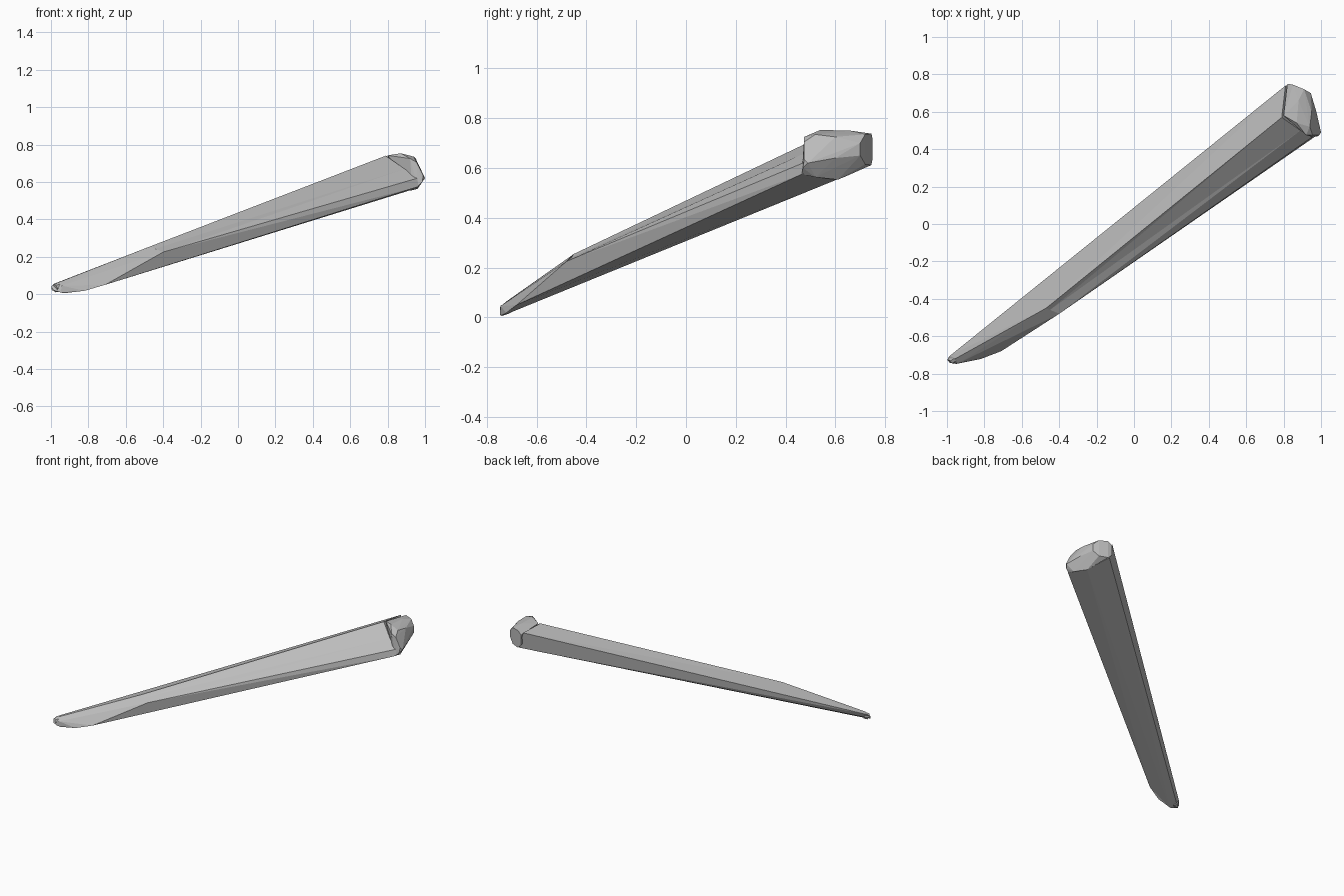
import bpy, bmesh
from mathutils import Vector

if "Cube" in bpy.data.objects:
    bpy.data.objects.remove(bpy.data.objects["Cube"])

grey = bpy.data.materials.new("neutral grey")
grey.diffuse_color = (0.5, 0.5, 0.5, 1)
grey.use_nodes = True
grey.node_tree.nodes["Principled BSDF"].inputs["Base Color"].default_value = grey.diffuse_color


def finish(name, bm):
    bmesh.ops.recalc_face_normals(bm, faces=bm.faces)
    mesh = bpy.data.meshes.new(name)
    bm.to_mesh(mesh)
    bm.free()
    mesh.materials.append(grey)
    ob = bpy.data.objects.new(name, mesh)
    bpy.context.collection.objects.link(ob)
    return ob


def hull(name, points):
    bm = bmesh.new()
    for p in points:
        bm.verts.new(p)
    res = bmesh.ops.convex_hull(bm, input=bm.verts)
    loose = {g for g in res["geom_interior"] + res["geom_unused"]
             if isinstance(g, bmesh.types.BMVert)}
    bmesh.ops.delete(bm, geom=list(loose), context="VERTS")
    bmesh.ops.dissolve_limit(bm, angle_limit=0.03, verts=bm.verts, edges=bm.edges)
    return finish(name, bm)


# Stepped beam: each rail runs from the head to its own low end
rails = [
    ((.81, .74, .73), (-.985, -.705, .055)),   # back top
    ((.79, .57, .74), (-.47, -.45, .255)),     # upper ridge
    ((.89, .50, .67), (-.45, -.46, .24)),      # inside corner of step
    ((.96, .47, .62), (-.40, -.48, .225)),     # step lip
    ((.965, .465, .575), (-.71, -.68, .05)),   # lower front
    ((.92, .61, .555), (-.93, -.74, .005)),    # keel
    ((.84, .745, .615), (-.995, -.73, .02)),   # back bottom
]
bm = bmesh.new()
tops = [bm.verts.new(a) for a, b in rails]
ends = [bm.verts.new(b) for a, b in rails]
for i in range(len(rails)):
    j = (i + 1) % len(rails)
    quad = bm.faces.new((tops[i], tops[j], ends[j], ends[i]))
    bmesh.ops.triangulate(bm, faces=[quad])
bm.faces.new(tops)
finish("beam", bm)

# Slanted nose that closes the low end of the beam
tip = [(-.955, -.72, .065), (-.94, -.745, .045), (-.95, -.748, .01),
       (-.82, -.722, .018), (-.998, -.725, .04), (-.985, -.742, .02)]
hull("nose", [b for a, b in rails] + tip)

# Faceted head with a flat back end and a blunt front end
back_end = [(.82, .75, .64), (.82, .75, .715), (.85, .745, .738), (.91, .72, .735),
            (.945, .70, .70), (.945, .70, .65), (.91, .72, .615), (.85, .745, .612)]
front_end = [(.92, .475, .725), (.955, .475, .705), (.99, .475, .635),
             (.985, .47, .60), (.96, .465, .575), (.93, .475, .59)]
crown = [(.80, .58, .742), (.87, .54, .753), (.88, .66, .75), (.94, .52, .735),
         (.95, .60, .725), (1.0, .49, .62), (.975, .60, .64), (.96, .52, .563),
         (.92, .61, .553), (.90, .65, .57)]
hull("head", back_end + front_end + crown)

# Small round knob at the very tip
bm = bmesh.new()
bmesh.ops.create_cone(bm, cap_ends=True, segments=8, radius1=.022, radius2=.024, depth=.03)
axis = Vector((1.9, 1.34, .62)).normalized()
bmesh.ops.transform(bm, matrix=axis.to_track_quat("Z", "Y").to_matrix().to_4x4(), verts=bm.verts)
bmesh.ops.translate(bm, vec=(-.967, -.722, .035), verts=bm.verts)
finish("tip_knob", bm)
